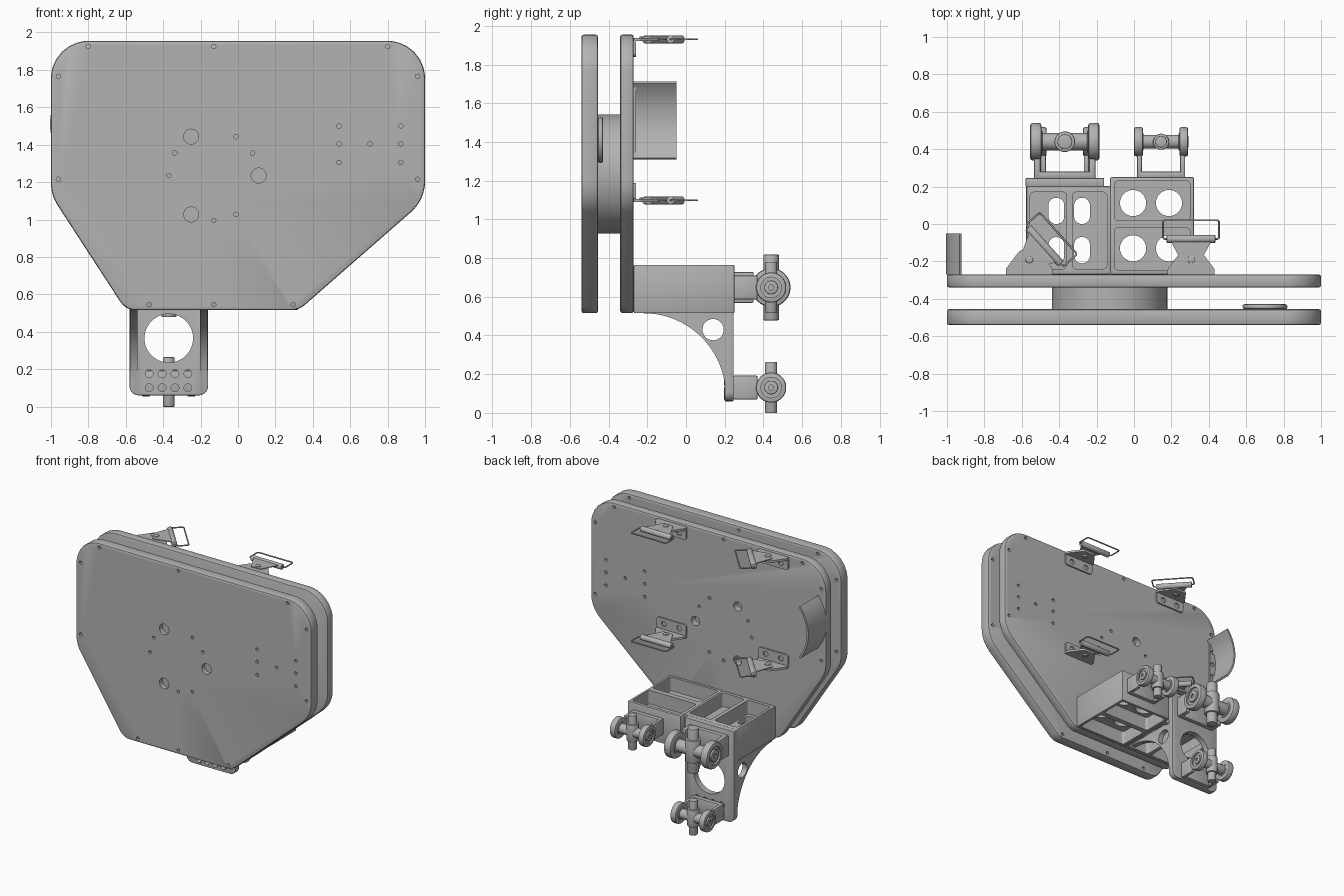
import bpy, bmesh
from math import sin, cos, tan, pi, radians
from mathutils import Vector

cube = bpy.data.objects.get("Cube")
if cube:
    bpy.data.objects.remove(cube, do_unlink=True)

grey = bpy.data.materials.new("machined_grey")
grey.use_nodes = True
COLOUR = (0.45, 0.45, 0.45, 1)
grey.diffuse_color = COLOUR
grey.node_tree.nodes["Principled BSDF"].inputs["Base Color"].default_value = COLOUR

PLACE = {"X": lambda u, v, d: (d, u, v),
         "Y": lambda u, v, d: (u, d, v),
         "Z": lambda u, v, d: (u, v, d)}


def circle(u, v, r, n=32):
    return [(u + r * cos(2 * pi * i / n), v + r * sin(2 * pi * i / n)) for i in range(n)]


def arc(u, v, r, a, b, n=16):
    angles = [radians(a + (b - a) * i / n) for i in range(n + 1)]
    return [(u + r * cos(t), v + r * sin(t)) for t in angles]


def rect(u0, u1, v0, v1):
    return [(u0, v0), (u1, v0), (u1, v1), (u0, v1)]


def rounded(corners, n=8):
    """Fillet every (u, v, radius) corner of a polygon."""
    out = []
    for i, (u, v, r) in enumerate(corners):
        p = Vector((u, v))
        a = (Vector(corners[i - 1][:2]) - p).normalized()
        b = (Vector(corners[(i + 1) % len(corners)][:2]) - p).normalized()
        reach = r / tan(a.angle(b) / 2)
        s, e = p + a * reach, p + b * reach
        c = p + (a + b).normalized() * (r * r + reach * reach) ** 0.5
        for k in range(n + 1):
            q = s.lerp(e, k / n) - c
            out.append(tuple(c + q.normalized() * r))
    return out


def round_rect(u0, u1, v0, v1, r):
    return rounded([(u, v, r) for u, v in rect(u0, u1, v0, v1)])


def solid(name, shapes, axis):
    """Extrude (outline, from, to) shapes along an axis into one mesh object."""
    bm = bmesh.new()
    for pts, d0, d1 in shapes:
        face = bm.faces.new([bm.verts.new(PLACE[axis](u, v, d0)) for u, v in pts])
        new = bmesh.ops.extrude_face_region(bm, geom=[face])["geom"]
        shift = Vector(PLACE[axis](0, 0, d1 - d0))
        bmesh.ops.translate(bm, vec=shift, verts=[g for g in new if isinstance(g, bmesh.types.BMVert)])
    bmesh.ops.recalc_face_normals(bm, faces=bm.faces)
    mesh = bpy.data.meshes.new(name)
    bm.to_mesh(mesh)
    bm.free()
    ob = bpy.data.objects.new(name, mesh)
    bpy.context.collection.objects.link(ob)
    return ob


def part(name, shapes, axis, bevel=0, holes=(), loc=(0, 0, 0), turn=0):
    ob = solid(name, shapes, axis)
    ob.data.materials.append(grey)
    bpy.ops.object.select_all(action="DESELECT")
    ob.select_set(True)
    bpy.context.view_layer.objects.active = ob
    if bevel:
        m = ob.modifiers.new("Bevel", "BEVEL")
        m.width, m.segments, m.limit_method, m.angle_limit = bevel, 2, "ANGLE", radians(40)
        bpy.ops.object.modifier_apply(modifier=m.name)
    if holes:
        cutter = solid("cutter", holes, axis)
        m = ob.modifiers.new("Holes", "BOOLEAN")
        m.operation, m.object, m.solver, m.use_self = "DIFFERENCE", cutter, "EXACT", True
        bpy.ops.object.modifier_apply(modifier=m.name)
        bpy.data.objects.remove(cutter, do_unlink=True)
    bpy.ops.object.shade_smooth_by_angle(angle=radians(30))
    ob.location, ob.rotation_euler.z = loc, turn
    return ob


# Two big plates with bolt holes
outline = rounded([(-1, 1.955, .2), (-1, 1.13, .22), (-.6, .515, .1),
                   (.325, .515, .12), (1, 1.105, .22), (1, 1.955, .2)])
HX, HZ, HR = -.13, 1.235, .24
edge = [(x, 1.925) for x in (-.8, HX, .8)] + [(x, .545) for x in (-.475, HX, .295)]
edge += [(x, z) for x in (-.96, .96) for z in (1.765, 1.215)]
flange_bolts = [(x, z) for x in (.54, .87) for z in (1.305, 1.405, 1.5)] + [(.705, 1.405)]
ring = [(HX + HR * cos(radians(a)), HZ + HR * sin(radians(a))) for a in (60, 30, 150, 180, 270, 300)]
big = [(HX + HR * cos(radians(a)), HZ + HR * sin(radians(a))) for a in (0, 120, 240)]
small = edge + flange_bolts + ring

front_holes = [(circle(x, z, .012, 12), -.56, -.44) for x, z in small]
front_holes += [(circle(x, z, .04), -.56, -.505) for x, z in big]
part("front_plate", [(outline, -.54, -.455)], "Y", .012, front_holes)
part("hub_bolts", [(circle(x, z, .024), -.51, -.495) for x, z in big], "Y")
rear_holes = [(circle(x, z, .012, 12), -.31, -.25) for x, z in small]
rear_holes += [(circle(x, z, .035), -.32, -.25) for x, z in big]
part("rear_plate", [(outline, -.34, -.27)], "Y", .012, rear_holes)
part("hub_disc", [(circle(HX, HZ, .308, 64), -.456, -.339)], "Y")
part("sensor_flange", [(circle(.7, 1.41, .12, 48), -.456, -.428)], "Y", .012)

# Curved side guard and its mounting strip
sheet = arc(-.685, 1.51, .32, 141, 219) + arc(-.685, 1.51, .306, 219, 141)
part("side_guard", [(sheet, -.27, -.05)], "Y")
part("guard_flange", [(arc(-.685, 1.51, .31, 145, 215), -.272, -.258)], "Y", 0,
     [(circle(-.962, z, .016, 16), -.3, -.2) for z in (1.41, 1.51, 1.61)])

# Two pocketed shelf boxes, each with a pierced web at mid height
BASE, TOP = .515, .765


def shelf(name, outer, pockets, openings):
    cuts = [(round_rect(*p, .02), z0, z1) for p in pockets for z0, z1 in ((.48, .62), (.66, .8))]
    part(name, [(rect(*outer), BASE, TOP)], "Z", .006, cuts)
    ob = bpy.context.view_layer.objects.active
    cutter = solid("cutter", [(o, .6, .68) for o in openings], "Z")
    m = ob.modifiers.new("Openings", "BOOLEAN")
    m.object, m.solver = cutter, "EXACT"
    bpy.ops.object.modifier_apply(modifier=m.name)
    bpy.data.objects.remove(cutter, do_unlink=True)


shelf("right_shelf_box", (-.575, -.125, -.27, .202),
      [(-.555, -.36, -.24, .17), (-.33, -.145, -.24, .17)],
      [round_rect(x - .042, x + .042, y - .07, y + .07, .04) for x in (-.415, -.278) for y in (.07, -.14)])
shelf("left_shelf_box", (-.127, .32, -.27, .25),
      [(-.105, .3, .02, .23), (-.105, .3, -.245, -.02)],
      [circle(x, y, .07) for x in (-.005, .187) for y in (.112, -.13)])

# Hanging bracket: back plate and two arched gussets
drop = rounded([(-.58, .06, .05), (-.16, .06, .05), (-.16, TOP, .005), (-.58, TOP, .005)])
drop_holes = [(circle(-.37, .365, .13, 48), .1, .3)]
drop_holes += [(circle(x, z, .024, 20), .1, .3) for x in (-.475, -.405, -.337, -.268) for z in (.1, .175)]
part("hanging_plate", [(drop, .2, .246)], "Y", .006, drop_holes)
part("hole_rim", [(circle(-.475 + .069 * i, z, .03, 20), .197, .201) for i in range(4) for z in (.1, .175)],
     "Y", 0, [(circle(-.475 + .069 * i, z, .021, 20), .19, .21) for i in range(4) for z in (.1, .175)])
gusset = [(.22, .1), (.22, .525), (-.22, .525)] + arc(-.22, .09, .425, 90, 0, 20)
for side, x in (("right", -.578), ("left", -.202)):
    part(side + "_gusset", [(gusset, x, x + .04)], "X", 0, [(circle(.14, .43, .055), x - .1, x + .1)])


# Roller units: fork, axle, upright post and two wheels
def roller(name, x, z, k):
    loc, reach = (x, 0, z), .44
    arm = rect(.244, reach - .09 * k, -.08 * k, .08 * k)
    sides = [(arm, s * .13 * k, s * .165 * k) for s in (-1, 1)]
    part(name + "_fork_arms", sides, "X", .008, loc=loc)
    part(name + "_fork_ends", [(circle(reach, 0, .06 * k), s * .12 * k, s * .168 * k) for s in (-1, 1)]
         + [(rect(reach - .15 * k, reach, -.045 * k, .045 * k), s * .13 * k, s * .163 * k) for s in (-1, 1)],
         "X", .004, loc=loc)
    part(name + "_fork_base", [(rect(-.165 * k, .165 * k, -.08 * k, .08 * k), .244, .28)], "Y", .008, loc=loc)
    part(name + "_axle", [(circle(reach, 0, .047 * k), -.13 * k, .13 * k)], "X", loc=loc)
    part(name + "_post", [(circle(0, reach, .04 * k), -.17 * k, .17 * k)], "Z", .005, loc=loc)
    part(name + "_collar", [(circle(0, reach, .055 * k), -.085 * k, .085 * k)], "Z", .006, loc=loc)
    for side, s in (("right", -1), ("left", 1)):
        part(f"{name}_{side}_wheel", [(circle(reach, 0, .1 * k, 48), s * .125 * k, s * .185 * k)], "X",
             .012 * k, [(circle(reach, 0, .068 * k, 40), s * .172 * k, s * .2 * k)], loc)
        part(f"{name}_{side}_wheel_cap", [(circle(reach, 0, .045 * k), s * .16 * k, s * .186 * k)], "X",
             .004, [(circle(reach, 0, .018 * k, 6), s * .176 * k, s * .2 * k)], loc)


roller("large_roller", -.37, .648, 1)
roller("side_roller", .145, .648, .78)
roller("lower_roller", -.37, .131, .78)


# Latches: angle bracket with a swivelling barrel and wire loop
def latch(name, x, z, turn, down):
    s = -1 if down else 1
    tab = round_rect(-.125, .125, min(0, s * .09), max(0, s * .09), .02)
    part(name + "_tab", [(tab, -.272, -.258)], "Y", 0,
         [(circle(u, s * .05, .02, 16), -.3, -.2) for u in (-.065, .065)], (x, 0, z))
    base = rounded([(-.125, -.27, .002), (.125, -.27, .002), (.125, -.24, .02),
                    (.05, -.14, .025), (-.05, -.14, .025), (-.125, -.24, .02)])
    part(name + "_base", [(base, -.008, .008)], "Z", loc=(x, 0, z))
    pivot = (x, -.19, z)
    part(name + "_pin", [(circle(0, 0, .02, 20), -.02, .02)], "Z", .003, loc=pivot)
    fan = [(-.04, -.03), (.04, -.03), (.11, .1), (-.11, .1)]
    part(name + "_fan", [(fan, .008, .014)], "Z", loc=pivot, turn=turn)
    part(name + "_barrel", [(circle(.11, 0, .021, 20), -.13, .13)], "X", .003, loc=pivot, turn=turn)
    curve = bpy.data.curves.new(name + "_wire", "CURVE")
    curve.dimensions, curve.bevel_depth, curve.bevel_resolution = "3D", .005, 1
    path = round_rect(-.15, .15, .11, .21, .012)
    spline = curve.splines.new("POLY")
    spline.points.add(len(path) - 1)
    for point, (u, v) in zip(spline.points, path):
        point.co = (u, v, 0, 1)
    spline.use_cyclic_u = True
    curve.materials.append(grey)
    wire = bpy.data.objects.new(name + "_wire", curve)
    bpy.context.collection.objects.link(wire)
    wire.location, wire.rotation_euler.z = pivot, turn


for level, z, down in (("upper", 1.93, True), ("lower", 1.098, False)):
    latch(level + "_left_latch", .305, z, 0, down)
    latch(level + "_right_latch", -.56, z, radians(-48), down)
